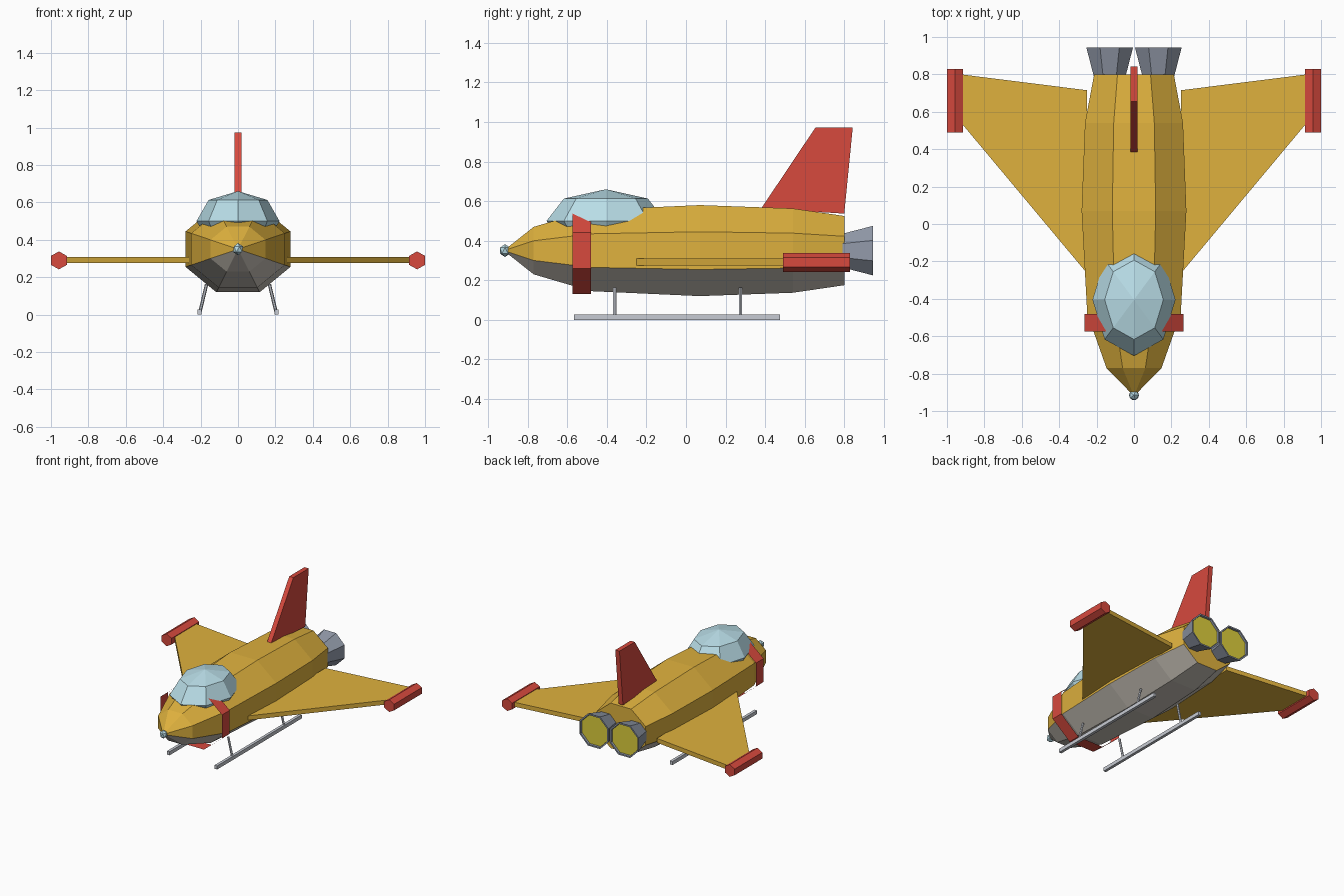
import bpy
import bmesh
from math import cos, sin, pi
from mathutils import Vector

cube = bpy.data.objects.get("Cube")
if cube:
    bpy.data.objects.remove(cube, do_unlink=True)


def material(name, *rgb):
    colour = [(c / 255) ** 2.2 for c in rgb] + [1]
    mat = bpy.data.materials.new(name)
    mat.use_nodes = True
    mat.diffuse_color = colour
    mat.node_tree.nodes["Principled BSDF"].inputs["Base Color"].default_value = colour
    return mat


gold = material("gold paint", 222, 176, 64)
belly = material("belly grey", 200, 194, 184)
red = material("red trim", 214, 75, 64)
glass = material("pale blue glass", 184, 221, 231)
steel = material("engine steel", 144, 152, 167)
silver = material("skid silver", 198, 202, 210)
glow = material("engine yellow", 220, 205, 62)


def finish(name, bm, *mats):
    bmesh.ops.recalc_face_normals(bm, faces=bm.faces)
    mesh = bpy.data.meshes.new(name)
    bm.to_mesh(mesh)
    bm.free()
    for mat in mats:
        mesh.materials.append(mat)
    obj = bpy.data.objects.new(name, mesh)
    bpy.context.collection.objects.link(obj)
    return obj


def loft(name, stations, mat, x=0, z=0.35, sides=8, caps=True):
    """Skin flat-topped polygon rings given as (y, half width, half height)."""
    bm = bmesh.new()
    rings = []
    for y, hx, hz in stations:
        ring = []
        for i in range(sides):
            a = 2 * pi * (i + 0.5) / sides
            k = 1 / cos(pi / sides)
            ring.append(bm.verts.new((x + hx * k * cos(a), y, z + hz * k * sin(a))))
        rings.append(ring)
    for r, s in zip(rings, rings[1:]):
        for i in range(sides):
            j = (i + 1) % sides
            bm.faces.new((r[i], r[j], s[j], s[i]))
    if caps:
        bm.faces.new(rings[0])
        bm.faces.new(rings[-1])
    return finish(name, bm, mat)


def plate(name, points, offset, mat):
    """Extrude a flat outline into a solid plate."""
    bm = bmesh.new()
    face = bm.faces.new([bm.verts.new(p) for p in points])
    new = bmesh.ops.extrude_face_region(bm, geom=[face])["geom"]
    verts = [v for v in new if isinstance(v, bmesh.types.BMVert)]
    bmesh.ops.translate(bm, verts=verts, vec=offset)
    return finish(name, bm, mat)


def ball(name, centre, scale, mat, ico=False):
    bm = bmesh.new()
    if ico:
        bmesh.ops.create_icosphere(bm, subdivisions=1, radius=1)
    else:
        bmesh.ops.create_uvsphere(bm, u_segments=8, v_segments=4, radius=1)
    obj = finish(name, bm, mat)
    obj.location, obj.scale = centre, scale
    return obj


def rod(name, start, end, radius, mat):
    start, end = Vector(start), Vector(end)
    bm = bmesh.new()
    bmesh.ops.create_cone(bm, cap_ends=True, segments=6, radius1=radius,
                          radius2=radius, depth=(end - start).length)
    obj = finish(name, bm, mat)
    obj.location = (start + end) / 2
    obj.rotation_mode = 'QUATERNION'
    obj.rotation_quaternion = (end - start).to_track_quat('Z', 'Y')
    return obj


# Fuselage, grey on the downward faces
fuselage = loft("fuselage", [(-0.9, 0.02, 0.017), (-0.77, 0.147, 0.12),
                             (-0.48, 0.25, 0.205), (0.07, 0.28, 0.23),
                             (0.54, 0.262, 0.213), (0.8, 0.213, 0.175)], gold)
fuselage.data.materials.append(belly)
for face in fuselage.data.polygons:
    face.material_index = int(face.normal.z < -0.3)

# Open band round the front, nose ball and canopy
loft("front_band", [(-0.575, 0.265, 0.22), (-0.48, 0.265, 0.22)], red, caps=False)
ball("nose_ball", (0, -0.915, 0.35), (0.03, 0.03, 0.033), glass, ico=True)
ball("canopy", (0, -0.405, 0.5), (0.222, 0.3, 0.16), glass)

# Tail fin
plate("tail_fin", [(-0.018, 0.38, 0.563), (-0.018, 0.655, 0.973),
                   (-0.018, 0.843, 0.973), (-0.018, 0.8, 0.537)], (0.036, 0, 0), red)

for side, s in (("left", 1), ("right", -1)):
    # Wing and tip pod
    plate(side + "_wing", [(s * 0.25, -0.265, 0.275), (s * 0.95, 0.572, 0.275),
                           (s * 0.95, 0.803, 0.275), (s * 0.25, 0.715, 0.275)],
          (0, 0, 0.034), gold)
    loft(side + "_wing_pod", [(0.49, 0.0425, 0.0415), (0.83, 0.0425, 0.0415)],
         red, x=s * 0.9575, z=0.29, sides=6)

    # Engine nozzle, open at the rear with a glowing disc inside
    loft(side + "_nozzle", [(0.79, 0.085, 0.085), (0.945, 0.125, 0.125),
                            (0.945, 0.114, 0.114), (0.928, 0.112, 0.112)],
         steel, x=s * 0.13, caps=False)
    loft(side + "_engine_glow", [(0.926, 0.112, 0.112), (0.93, 0.112, 0.112)],
         glow, x=s * 0.13)

    # Landing skid with two struts
    loft(side + "_skid", [(-0.565, 0.011, 0.014), (0.475, 0.011, 0.014)],
         silver, x=s * 0.205, z=0.014, sides=4)
    for place, y in (("front", -0.36), ("rear", 0.275)):
        rod(side + "_" + place + "_strut", (s * 0.203, y, 0.016),
            (s * 0.168, y, 0.162), 0.009, silver)
